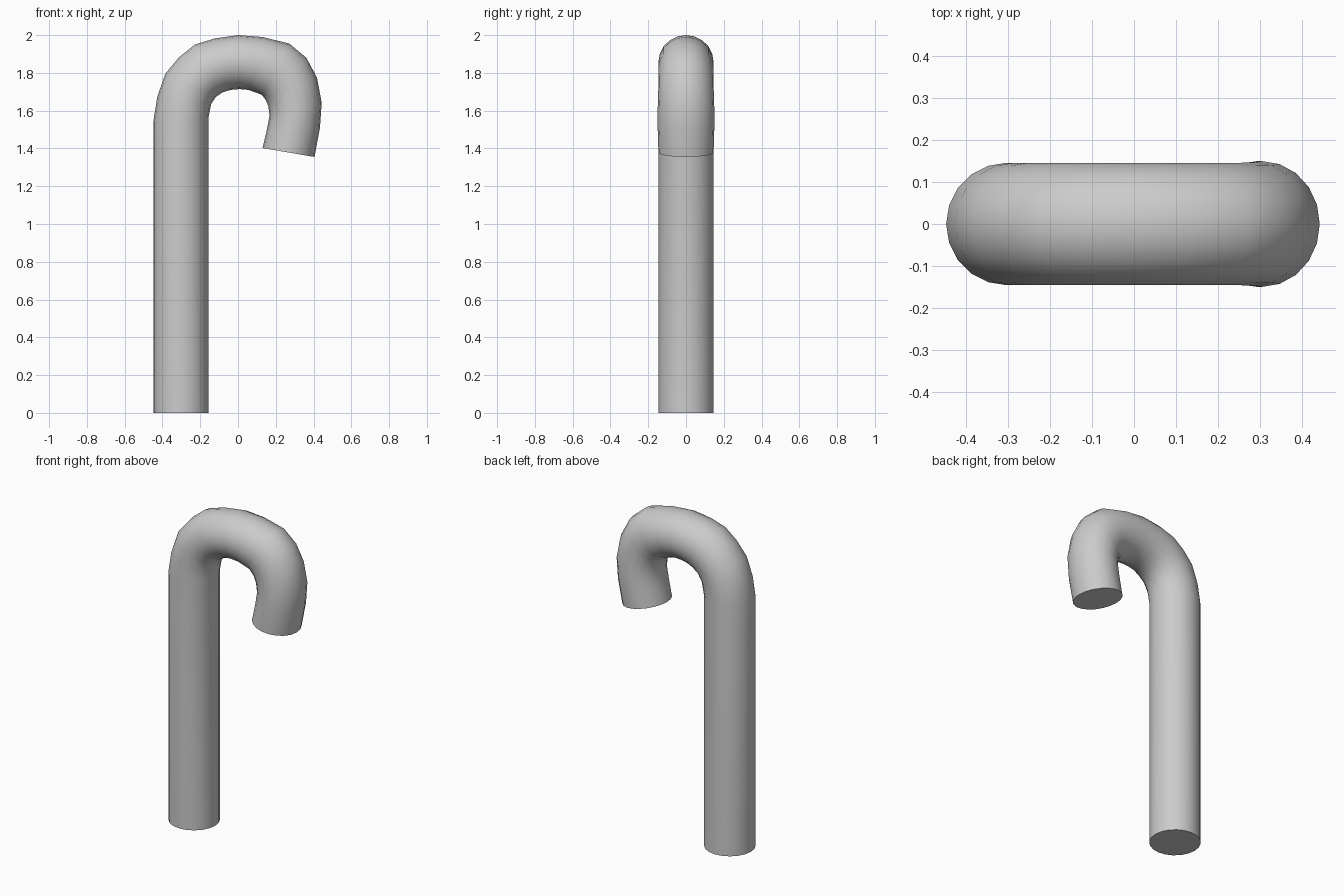
import bpy, bmesh, math
from mathutils import Vector

if "Cube" in bpy.data.objects:
    bpy.data.objects.remove(bpy.data.objects["Cube"])

SIDES = 20

# Cross-sections along the cane: outer edge (x, z), inner edge (x, z), half depth in y
SECTIONS = [
    ((-0.448, 0.00), (-0.157, 0.00), 0.146),
    ((-0.448, 1.545), (-0.157, 1.56), 0.146),
    ((-0.427, 1.675), (-0.142, 1.635), 0.146),
    ((-0.385, 1.795), (-0.118, 1.672), 0.146),
    ((-0.312, 1.883), (-0.085, 1.695), 0.146),
    ((-0.228, 1.95), (-0.055, 1.706), 0.146),
    ((-0.125, 1.982), (-0.025, 1.712), 0.146),
    ((0.00, 2.00), (0.01, 1.714), 0.146),
    ((0.13, 1.99), (0.055, 1.71), 0.146),
    ((0.272, 1.955), (0.125, 1.685), 0.146),
    ((0.362, 1.88), (0.148, 1.655), 0.146),
    ((0.418, 1.775), (0.160, 1.625), 0.147),
    ((0.443, 1.643), (0.167, 1.575), 0.150),
    ((0.434, 1.51), (0.153, 1.50), 0.150),
    ((0.405, 1.355), (0.130, 1.402), 0.146),
]

# Loft the cane through the elliptical sections and cap both ends
bm = bmesh.new()
rings = []
for outer, inner, depth in SECTIONS:
    o = Vector((outer[0], 0, outer[1]))
    i = Vector((inner[0], 0, inner[1]))
    centre, half = (o + i) / 2, (o - i) / 2
    ring = []
    for k in range(SIDES):
        a = 2 * math.pi * k / SIDES
        ring.append(bm.verts.new(centre + half * math.cos(a)
                                 + Vector((0, depth * math.sin(a), 0))))
    rings.append(ring)
for lower, upper in zip(rings, rings[1:]):
    for k in range(SIDES):
        n = (k + 1) % SIDES
        bm.faces.new((lower[k], lower[n], upper[n], upper[k]))
bm.faces.new(rings[0])
bm.faces.new(rings[-1])
bmesh.ops.recalc_face_normals(bm, faces=bm.faces)

mesh = bpy.data.meshes.new("hooked_cane")
bm.to_mesh(mesh)
bm.free()
cane = bpy.data.objects.new("hooked_cane", mesh)
bpy.context.collection.objects.link(cane)
bpy.context.view_layer.objects.active = cane
cane.select_set(True)
bpy.ops.object.shade_smooth_by_angle(angle=math.radians(40))
